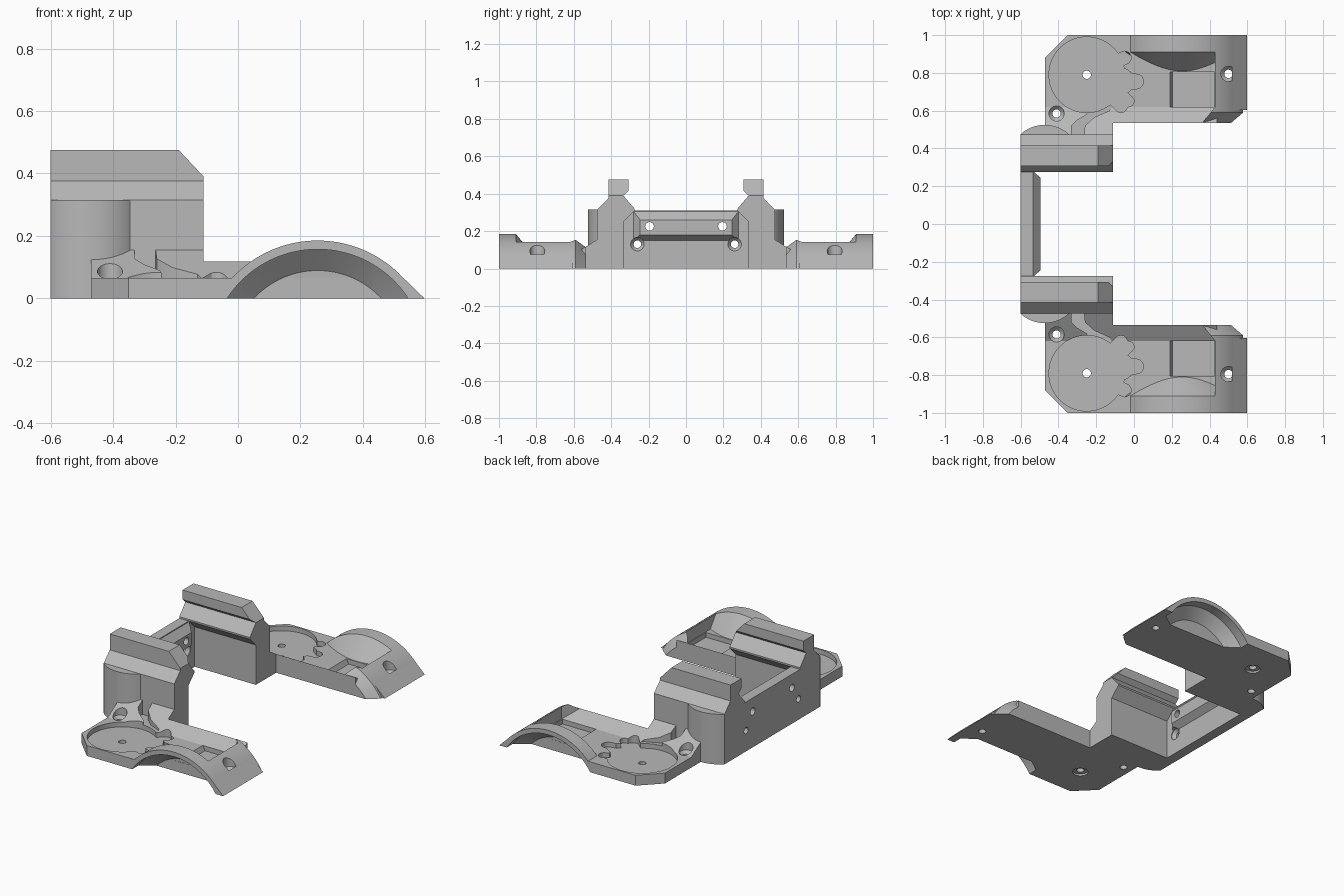
import bpy, bmesh, math
from mathutils import Vector

old = bpy.data.objects.get("Cube")
if old:
    bpy.data.objects.remove(old, do_unlink=True)

grey = bpy.data.materials.new("plain grey")
grey.use_nodes = True
grey.diffuse_color = (0.48, 0.48, 0.48, 1)
grey.node_tree.nodes["Principled BSDF"].inputs["Base Color"].default_value = (0.48, 0.48, 0.48, 1)


def place(axis, u, v, w):
    """Two profile coordinates plus the distance along an axis."""
    return Vector({"x": (w, u, v), "y": (u, w, v), "z": (u, v, w)}[axis])


def loft(name, axis, rings):
    bm = bmesh.new()
    loops = [[bm.verts.new(place(axis, u, v, w)) for u, v in ring] for ring, w in rings]
    n = len(loops[0])
    for a, b in zip(loops, loops[1:]):
        for i in range(n):
            j = (i + 1) % n
            bm.faces.new((a[i], a[j], b[j], b[i]))
    bm.faces.new(loops[0])
    bm.faces.new(loops[-1])
    bmesh.ops.recalc_face_normals(bm, faces=bm.faces)
    mesh = bpy.data.meshes.new(name)
    bm.to_mesh(mesh)
    bm.free()
    mesh.materials.append(grey)
    ob = bpy.data.objects.new(name, mesh)
    bpy.context.collection.objects.link(ob)
    return ob


def prism(name, axis, points, start, end):
    return loft(name, axis, [(points, start), (points, end)])


def box(name, x, y, z):
    return prism(name, "z", [(x[0], y[0]), (x[1], y[0]), (x[1], y[1]), (x[0], y[1])], *z)


def lathe(name, axis, centre, profile, sides=32):
    def ring(r):
        turn = [2 * math.pi * i / sides for i in range(sides)]
        return [(centre[0] + r * math.cos(t), centre[1] + r * math.sin(t)) for t in turn]
    return loft(name, axis, [(ring(r), w) for r, w in profile])


def arch(name, centre, profile, steps=48):
    """Loft of arcs standing on the ground: outer radius, inner radius, distance."""
    def arc(r):
        limit = math.acos(-centre[1] / r)
        turn = [limit * (2 * i / steps - 1) for i in range(steps + 1)]
        return [(centre[0] + r * math.sin(t), centre[1] + r * math.cos(t)) for t in turn]
    return loft(name, "y", [(arc(outer) + arc(inner)[::-1], y) for outer, inner, y in profile])


def combine(target, other, operation="DIFFERENCE"):
    mod = target.modifiers.new("combine", "BOOLEAN")
    mod.operation, mod.solver, mod.object = operation, "EXACT", other
    bpy.context.view_layer.update()
    result = target.evaluated_get(bpy.context.evaluated_depsgraph_get())
    mesh = bpy.data.meshes.new_from_object(result)
    target.modifiers.clear()
    target.data = mesh
    bpy.data.objects.remove(other, do_unlink=True)


def lobed_outline(centre, radius, lobes, steps=180):
    """Outer edge of a disc joined with smaller circles."""
    points = []
    for i in range(steps):
        t = 2 * math.pi * i / steps
        reach = radius
        for x, y, r in lobes:
            dx, dy = x - centre[0], y - centre[1]
            along = dx * math.cos(t) + dy * math.sin(t)
            across = dx * math.sin(t) - dy * math.cos(t)
            if along > 0 and abs(across) < r:
                reach = max(reach, along + math.sqrt(r * r - across * across))
        points.append((centre[0] + reach * math.cos(t), centre[1] + reach * math.sin(t)))
    return points


def screw_cutter(centre):
    return lathe("screw_cutter", "z", centre, [(0.022, -0.1), (0.022, 0.045), (0.04, 0.063), (0.04, 0.4)])


# Base plate
disc = (-0.25, 0.79)
hub = (0.255, -0.189)
plate = prism("base_plate", "z", [
    (-0.47, 0.45), (-0.47, 0.88), (-0.35, 1), (0.45, 1), (0.45, 0.535), (-0.11, 0.535), (-0.11, 0.45)], 0, 0.065)
combine(plate, lathe("hollow", "y", hub, [(0.278, 0.88), (0.346, 0.94), (0.346, 1.05)], 96))
combine(plate, lathe("disc_hole", "z", disc, [(0.045, -0.01), (0.045, 0.012), (0.022, 0.012), (0.022, 0.2)]))

# Sloping fillet along the inner edge, with a curved channel
slope = prism("sloping_fillet", "x", [(0.44, 0.01), (0.44, 0.176), (0.66, 0.04), (0.66, 0.01)], -0.47, 0.44)
combine(slope, box("inside", (-0.11, 2), (-1, 0.535), (-1, 1)))
combine(slope, prism("channel", "z", [
    (-0.335, 0.4), (-0.33, 0.52), (-0.3, 0.55), (-0.25, 0.58), (-0.22, 0.65), (-0.1, 0.65),
    (-0.13, 0.6), (-0.21, 0.565), (-0.26, 0.52), (-0.27, 0.4)], 0.06, 0.3))

# Recess, tray and screw hole shared by plate and fillet
lobes = [(-0.05, 0.88, 0.035), (-0.07, 0.625, 0.035), (-0.03, 0.65, 0.03),
         (-0.07, 0.755, 0.07), (0.01, 0.755, 0.04)]
for part in (plate, slope):
    combine(part, prism("recess", "z", lobed_outline(disc, 0.2, lobes), 0.035, 0.4))
    combine(part, prism("tray", "y", [(0.205, 0.035), (0.425, 0.035), (0.425, 0.3), (0.19, 0.3), (0.19, 0.065)],
                        0.62, 0.805))
    combine(part, screw_cutter((-0.41, 0.585)))

# Hollow wheel arch with a conical back
rim = arch("wheel_arch", hub, [
    (0.374, 0.346, 1), (0.374, 0.346, 0.94), (0.374, 0.312, 0.91),
    (0.338, 0.278, 0.88), (0.332, 0.19, 0.875), (0.254, 0.19, 0.81)])

# Solid end of the arm with a bevelled inner edge and a cut corner
end = arch("arm_end", hub, [
    (0.374, 0.346, 1), (0.374, 0.346, 0.94), (0.374, 0.278, 0.88),
    (0.374, 0.19, 0.875), (0.374, 0.19, 0.59), (0.32, 0.19, 0.535)])
combine(end, prism("outline", "z", [
    (0.3065, 0.466), (0.43, 0.62), (0.43, 1.1), (0.7, 1.1), (0.7, 0.705), (0.46, 0.465)], -0.5, 0.5), "INTERSECT")
combine(end, screw_cutter((0.5, 0.795)))
foot = prism("arm_foot", "y", [(0.519, 0.0755), (0.597, 0), (0.57, 0)], 0.604, 1)

# Clamp block with a rail on top
rail = [(0.335, 0), (0.335, 0.25), (0.275, 0.31), (0.275, 0.32), (0.335, 0.39), (0.307, 0.415),
        (0.307, 0.475), (0.415, 0.475), (0.415, 0.375), (0.475, 0.315), (0.475, 0)]
block = prism("clamp_block", "x", rail, -0.6, -0.11)
combine(block, prism("slant", "y", [(-0.284, 0.575), (-0.05, 0.575), (-0.05, 0.326)], 0, 1))

# Rounded pillar on the outside of the block
pillar = lathe("round_pillar", "z", (-0.4725, 0.3374), [(0.1876, 0), (0.1876, 0.315)], 96)
combine(pillar, box("inner_half", (-1, 0), (0, 0.474), (-1, 1)))

# Everything so far has a twin on the other side
sides = [plate, slope, rim, end, foot, block, pillar]
for ob in sides:
    mod = ob.modifiers.new("mirror", "MIRROR")
    mod.use_axis = (False, True, False)
    mod.use_mirror_merge = False

# Back wall with a thicker upper panel
wall = prism("back_wall", "x", [
    (-0.34, 0), (-0.34, 0.25), (-0.28, 0.31), (0.28, 0.31), (0.34, 0.25), (0.34, 0)], -0.6, -0.535)
panel = loft("panel", "x", [
    ([(-0.285, 0.145), (0.285, 0.145), (0.285, 0.31), (-0.285, 0.31)], -0.54),
    ([(-0.245, 0.18), (0.245, 0.18), (0.245, 0.26), (-0.245, 0.26)], -0.495)])
combine(wall, panel, "UNION")
for side in (-1, 1):
    combine(wall, lathe("upper_hole", "x", (side * 0.195, 0.225), [(0.023, -0.7), (0.023, -0.4)]))
    combine(wall, lathe("lower_hole", "x", (side * 0.26, 0.13), [
        (0.02, -0.7), (0.02, -0.56), (0.036, -0.54), (0.036, -0.4)]))

for ob in sides + [wall]:
    bpy.ops.object.select_all(action="DESELECT")
    ob.select_set(True)
    bpy.context.view_layer.objects.active = ob
    bpy.ops.object.shade_smooth_by_angle(angle=math.radians(25))
